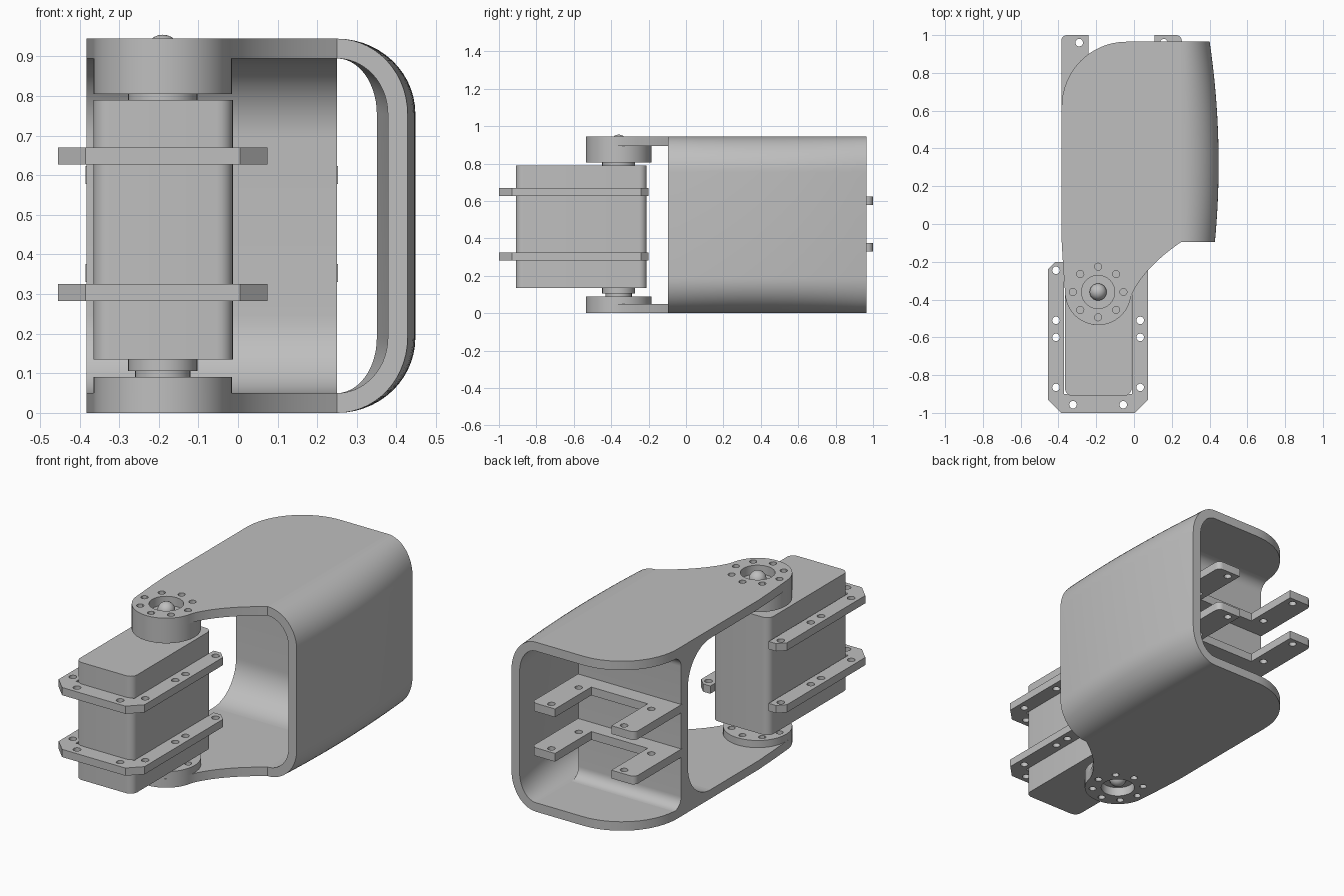
import bpy, bmesh
from math import cos, sin, pi, radians
from mathutils import Matrix

cube = bpy.data.objects.get("Cube")
if cube:
    bpy.data.objects.remove(cube, do_unlink=True)

grey = bpy.data.materials.new("plain grey")
grey.use_nodes = True
COLOUR = (0.52, 0.52, 0.52, 1)
grey.diffuse_color = COLOUR
grey.node_tree.nodes["Principled BSDF"].inputs["Base Color"].default_value = COLOUR

AXIS = (-0.19, -0.36)            # hinge centre
TOP, SKIN = 0.945, 0.05          # housing height and wall thickness
LEFT, BEND = -0.383, 0.25        # open edge and start of the bent side
FRONT, BACK = -0.095, 0.965


def arc(cx, cy, rx, ry, a0, a1, n=16):
    angles = [radians(a0 + (a1 - a0) * i / n) for i in range(n + 1)]
    return [(cx + rx * cos(a), cy + ry * sin(a)) for a in angles]


def circle(cx, cy, r, n=32):
    return arc(cx, cy, r, r, 0, 360, n)[:-1]


def rounded_box(x0, x1, y0, y1, r):
    pts = []
    for cx, cy, a in ((x1 - r, y1 - r, 0), (x0 + r, y1 - r, 90),
                      (x0 + r, y0 + r, 180), (x1 - r, y0 + r, 270)):
        pts += arc(cx, cy, r, r, a, a + 90, 6)
    return pts


def finish(name, bm):
    """Clean the mesh, make an object of it, colour and shade it."""
    bmesh.ops.remove_doubles(bm, verts=bm.verts, dist=0.0002)
    bmesh.ops.recalc_face_normals(bm, faces=bm.faces)
    mesh = bpy.data.meshes.new(name)
    bm.to_mesh(mesh)
    bm.free()
    mesh.materials.clear()
    mesh.materials.append(grey)
    ob = bpy.data.objects.new(name, mesh)
    bpy.context.collection.objects.link(ob)
    bpy.ops.object.select_all(action="DESELECT")
    ob.select_set(True)
    bpy.context.view_layer.objects.active = ob
    bpy.ops.object.shade_smooth_by_angle(angle=radians(30))
    return ob


def slab(name, outlines, lo, hi, along_x=False):
    """Extrude a profile from lo to hi; outlines after the first are holes."""
    curve = bpy.data.curves.new(name, "CURVE")
    curve.dimensions, curve.fill_mode = "2D", "BOTH"
    curve.extrude = (hi - lo) / 2
    for pts in outlines:
        spline = curve.splines.new("POLY")
        spline.points.add(len(pts) - 1)
        for p, (u, v) in zip(spline.points, pts):
            p.co = (u, v, 0, 1)
        spline.use_cyclic_u = True
    temp = bpy.data.objects.new(name + " profile", curve)
    bpy.context.collection.objects.link(temp)
    graph = bpy.context.evaluated_depsgraph_get()
    mesh = bpy.data.meshes.new_from_object(temp.evaluated_get(graph))
    bm = bmesh.new()
    bm.from_mesh(mesh)
    bpy.data.objects.remove(temp, do_unlink=True)
    bpy.data.meshes.remove(mesh)
    bmesh.ops.translate(bm, verts=bm.verts, vec=(0, 0, (lo + hi) / 2))
    if along_x:
        turn = Matrix(((0, 0, 1, 0), (1, 0, 0, 0), (0, 1, 0, 0), (0, 0, 0, 1)))
        bmesh.ops.transform(bm, matrix=turn, verts=bm.verts)
    return finish(name, bm)


def dome(name, z, r):
    bm = bmesh.new()
    bmesh.ops.create_uvsphere(bm, u_segments=24, v_segments=12, radius=r)
    bmesh.ops.translate(bm, verts=bm.verts, vec=(*AXIS, z))
    finish(name, bm)


# Flat arm plates with the hinge end, recess and ring of screw holes
a, b, c = (BEND, FRONT), (0.045, -0.235), (-0.02, -0.39)
sweep = [tuple((1 - t) ** 2 * p + 2 * t * (1 - t) * q + t * t * s
               for p, q, s in zip(a, b, c)) for t in [i / 12 for i in range(12)]]
plan = sweep + arc(*AXIS, 0.175, 0.175, -10, -180, 28)
plan += [(-0.375, -0.23), (LEFT, -0.09)]
plan += arc(-0.04, 0.62, -0.04 - LEFT, BACK - 0.62, 180, 90) + [(BEND, BACK)]
screws = [circle(*p, 0.019, 12) for p in circle(*AXIS, 0.134, 8)]
recess = circle(*AXIS, 0.088)
boss = circle(*AXIS, 0.175, 48)
for side, lo, hi, b0, b1 in (("top", TOP - SKIN, TOP, 0.805, TOP - SKIN),
                             ("bottom", 0, SKIN, SKIN, 0.09)):
    slab(side + "_plate", [plan, recess] + screws, lo, hi)
    slab(side + "_hinge_boss", [boss] + screws, b0, b1)

# Bowed side wall, rounded into both plates
def section(y, inset):
    rx = 0.448 - 0.114 * (y - 0.32) ** 2 - inset - BEND
    rz = 0.19 - inset
    upper = arc(BEND, TOP - 0.19, rx, rz, 90, 0, 14)
    lower = arc(BEND, 0.19, rx, rz, 0, -90, 14)
    return [(x, y, z) for x, z in upper + lower]


bm = bmesh.new()
rows = []
STEPS = 20
for i in range(STEPS + 1):
    y = FRONT + (BACK - FRONT) * i / STEPS
    rows.append([[bm.verts.new(p) for p in section(y, k)] for k in (0, SKIN)])
for (o0, i0), (o1, i1) in zip(rows, rows[1:]):
    for s0, s1 in ((o0, o1), (i0, i1)):
        for j in range(len(s0) - 1):
            bm.faces.new((s0[j], s0[j + 1], s1[j + 1], s1[j]))
for outer, inner in (rows[0], rows[-1]):
    for j in range(len(outer) - 1):
        bm.faces.new((outer[j], outer[j + 1], inner[j + 1], inner[j]))
finish("side_wall", bm)

# Cross wall inside the housing, filleted into the plates
y0, y1, rf, rb = 0.53, 0.59, 0.2, 0.06
lo, hi = SKIN, TOP - SKIN
wall = arc(y0 - rf, lo + rf, rf, rf, -90, 0) + arc(y0 - rf, hi - rf, rf, rf, 0, 90)
wall += arc(y1 + rb, hi - rb, rb, rb, 90, 180, 8)
wall += arc(y1 + rb, lo + rb, rb, rb, 180, 270, 8)
slab("cross_wall", [wall], LEFT, BEND, along_x=True)

# Motor body and its output shafts
slab("motor_body", [rounded_box(-0.365, -0.013, -0.91, -0.21, 0.04)], 0.135, 0.79)
for name, r, z0, z1 in (("top_horn", 0.088, 0.785, 0.81),
                        ("bottom_horn", 0.088, 0.106, 0.14),
                        ("bottom_shaft", 0.07, 0.085, 0.106)):
    slab(name, [circle(*AXIS, r)], z0, z1)
dome("top_pivot", 0.91, 0.045)
dome("bottom_pivot", 0.055, 0.045)

# U-shaped mounting flanges round the motor
def mirrored(pts, cx):
    return pts + [(2 * cx - x, y) for x, y in reversed(pts)]


half = [(-0.37, -0.9), (-0.37, -0.2), (-0.415, -0.2), (-0.455, -0.24),
        (-0.455, -0.93), (-0.385, -1)]
drill = [(-0.413, -0.245), (-0.413, -0.51), (-0.413, -0.6),
         (-0.413, -0.865), (-0.323, -0.957)]
flange = [mirrored(half, AXIS[0])]
flange += [circle(*p, 0.02, 16) for p in mirrored(drill, AXIS[0])]
for i, z in enumerate((0.282, 0.627)):
    slab(f"motor_flange_{i + 1}", flange, z, z + 0.043)

# U-shaped rear brackets on the cross wall
mid = -0.066
half = [(-0.24, 0.68), (-0.24, 1.0)] + arc(-0.355, 0.97, 0.03, 0.03, 90, 180, 5)
half += [(-0.385, 0.585)]
bracket = [mirrored(half, mid)]
bracket += [circle(*p, 0.02, 16) for p in mirrored([(-0.29, 0.96), (-0.29, 0.72)], mid)]
for i, z in enumerate((0.33, 0.578)):
    slab(f"rear_bracket_{i + 1}", bracket, z, z + 0.046)
